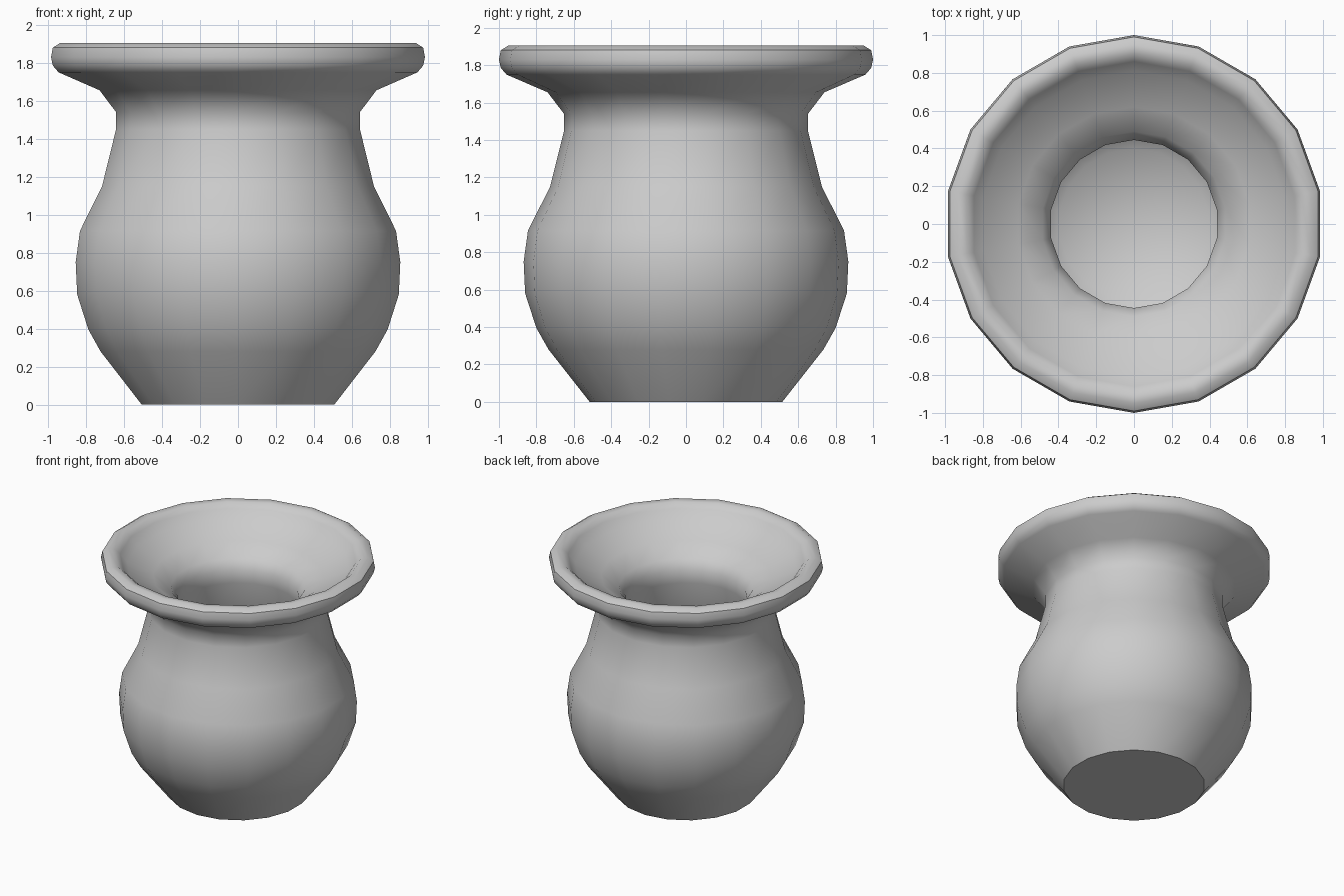
import bpy, bmesh
from math import radians, sin, cos, tau

if "Cube" in bpy.data.objects:
    bpy.data.objects.remove(bpy.data.objects["Cube"])

SIDES = 18

# Closed half profile (radius, height): from base centre, up the outside, over the rim, down the inside
profile = [
    (0, 0), (0.515, 0),                                                # flat base
    (0.735, 0.28), (0.80, 0.395), (0.86, 0.58), (0.868, 0.75),         # belly
    (0.845, 0.915), (0.727, 1.15),                                     # shoulder
    (0.652, 1.45), (0.652, 1.54),                                      # neck
    (0.74, 1.655), (0.96, 1.75),                                       # flare
    (0.99, 1.785), (1.0, 1.83), (0.99, 1.88), (0.95, 1.905),           # rim
    (0.90, 1.90), (0.86, 1.865), (0.81, 1.80),                         # inner lip
    (0.62, 1.72), (0.49, 1.635), (0.445, 1.56), (0.445, 1.46),         # throat
    (0.53, 1.12), (0.64, 0.86), (0.66, 0.72), (0.63, 0.52),            # inner wall
    (0.54, 0.35), (0.40, 0.22), (0, 0.18),                             # rounded floor
]


def lathe(name, points, sides):
    """Spin a profile that starts and ends on the z axis."""
    bm = bmesh.new()
    rings = []
    for r, z in points:
        if r == 0:
            rings.append([bm.verts.new((0, 0, z))] * sides)
        else:
            angles = [tau * (0.25 + i / sides) for i in range(sides)]
            rings.append([bm.verts.new((r * cos(a), r * sin(a), z)) for a in angles])
    for low, high in zip(rings, rings[1:]):
        for i in range(sides):
            j = (i + 1) % sides
            corners = dict.fromkeys((low[i], low[j], high[j], high[i]))
            bm.faces.new(list(corners))
    bmesh.ops.recalc_face_normals(bm, faces=bm.faces)
    mesh = bpy.data.meshes.new(name)
    bm.to_mesh(mesh)
    bm.free()
    obj = bpy.data.objects.new(name, mesh)
    bpy.context.collection.objects.link(obj)
    return obj


# Vase body, with a crisp edge only around the base
vase = lathe("vase", profile, SIDES)
bpy.context.view_layer.objects.active = vase
vase.select_set(True)
bpy.ops.object.shade_smooth_by_angle(angle=radians(45))
